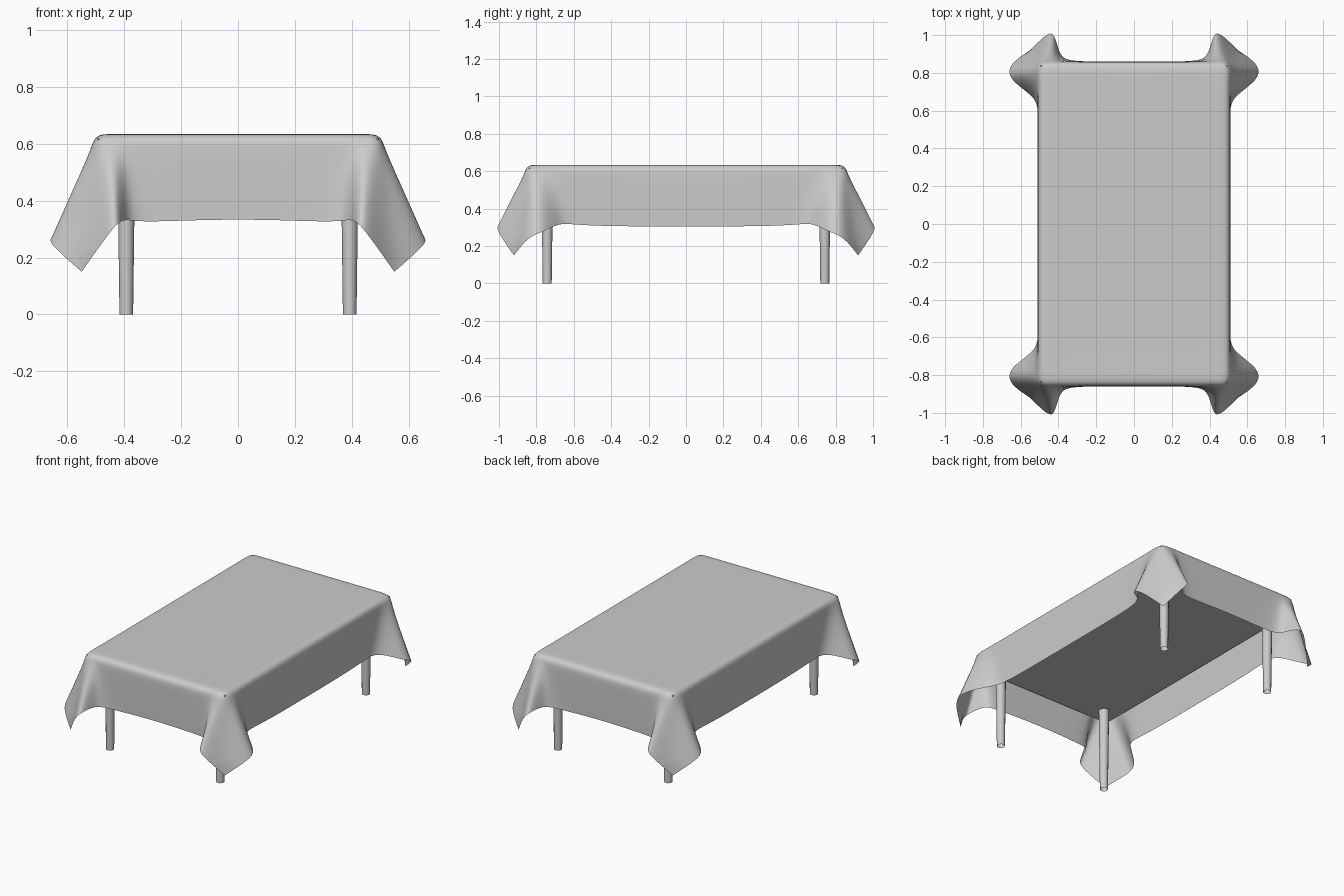
import bpy, bmesh
from mathutils import Vector

if "Cube" in bpy.data.objects:
    bpy.data.objects.remove(bpy.data.objects["Cube"])


def mirror_xy(obj):
    m = obj.modifiers.new("mirror", 'MIRROR')
    m.use_axis = (True, True, False)
    m.use_clip = True
    m.merge_threshold = 0.0005


def new_object(name, bm):
    bmesh.ops.recalc_face_normals(bm, faces=bm.faces)
    me = bpy.data.meshes.new(name)
    bm.to_mesh(me)
    bm.free()
    ob = bpy.data.objects.new(name, me)
    bpy.context.collection.objects.link(ob)
    return ob


# Tablecloth quarter: shoulder point (x, y) and hem point (x, y, z) around one corner
columns = [
    ((.51, 0), (.51, 0, .305)),
    ((.51, .40), (.51, .40, .305)),
    ((.51, .63), (.505, .61, .315)),
    ((.51, .73), (.525, .675, .325)),
    ((.512, .79), (.665, .765, .275)),
    ((.51, .825), (.665, .845, .25)),
    ((.50, .85), (.55, .92, .15)),
    ((.475, .86), (.455, 1.015, .285)),
    ((.435, .86), (.42, 1.01, .325)),
    ((.40, .86), (.395, .89, .335)),
    ((.35, .86), (.345, .862, .325)),
    ((.20, .86), (.20, .86, .33)),
    ((0, .86), (0, .86, .335)),
]
TIP = 6
bm = bmesh.new()
crease = bm.verts.layers.float.new("crease_vert")
rows = []
# flat top rows, then rounded shoulder
for sx, sy, z in ((.72, .84, .634), (.87, .92, .635), (.96, .975, .633), (.995, .997, .612)):
    rows.append([bm.verts.new((r[0] * sx, r[1] * sy, z)) for r, h in columns])
# hanging skirt
for t in (.06, .3, .55, .8, 1):
    rows.append([bm.verts.new(Vector((r[0], r[1], .595)).lerp(Vector(h), t))
                 for r, h in columns])
for a, b in zip(rows, rows[1:]):
    for i in range(len(columns) - 1):
        bm.faces.new((a[i], a[i + 1], b[i + 1], b[i]))
bm.faces.new([bm.verts.new((0, 0, .634))] + rows[0])
# pointed cloth corner
rows[-1][TIP][crease] = 1.0
cloth = new_object("tablecloth", bm)
mirror_xy(cloth)
sub = cloth.modifiers.new("smooth", 'SUBSURF')
sub.levels = sub.render_levels = 2
for p in cloth.data.polygons:
    p.use_smooth = True

# Table top slab under the cloth
bpy.ops.mesh.primitive_cube_add(size=1, location=(0, 0, .573))
top = bpy.context.object
top.name = "table_top"
top.scale = (.99, 1.68, .09)

# Tapered legs
for sx in (-1, 1):
    for sy in (-1, 1):
        bpy.ops.mesh.primitive_cone_add(vertices=12, radius1=.024, radius2=.031, depth=.54,
                                        end_fill_type='NOTHING',
                                        location=(sx * .393, sy * .742, .27))
        leg = bpy.context.object
        leg.name = ("front" if sy < 0 else "back") + ("_left" if sx < 0 else "_right") + "_leg"
        bpy.ops.object.shade_smooth_by_angle()
